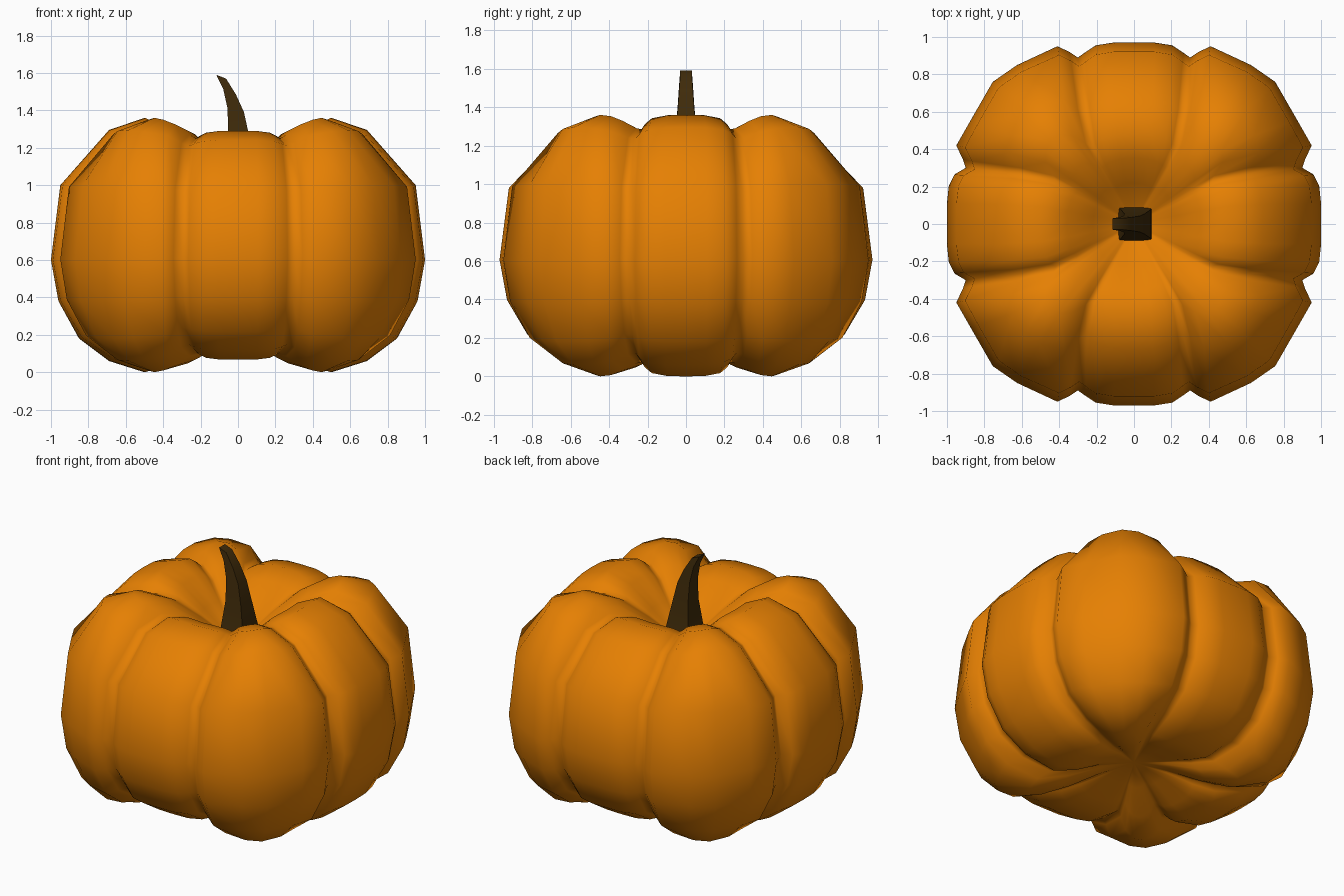
import bpy, bmesh, math

if "Cube" in bpy.data.objects:
    bpy.data.objects.remove(bpy.data.objects["Cube"])


def material(name, rgb):
    m = bpy.data.materials.new(name)
    m.diffuse_color = (*rgb, 1)
    m.use_nodes = True
    m.node_tree.nodes["Principled BSDF"].inputs["Base Color"].default_value = m.diffuse_color
    return m


def finish(bm, name, mat, smooth):
    bmesh.ops.recalc_face_normals(bm, faces=bm.faces)
    me = bpy.data.meshes.new(name)
    bm.to_mesh(me)
    bm.free()
    me.materials.append(mat)
    for p in me.polygons:
        p.use_smooth = smooth
    ob = bpy.data.objects.new(name, me)
    bpy.context.collection.objects.link(ob)
    return ob


def bridge(bm, rings):
    for a, b in zip(rings, rings[1:]):
        n = len(a)
        for i in range(n):
            bm.faces.new((a[i], a[(i + 1) % n], b[(i + 1) % n], b[i]))


orange = material("pumpkin_orange", (0.79, 0.216, 0.001))
brown = material("stem_brown", (0.05, 0.024, 0.003))

# One quadrant of the ribbed outline:
# x, y at the equator, angle near the poles, height factor, shoulder bulge factor
quadrant = [
    (1.00, 0.00, 0, 1.0, 0), (1.00, 0.11, 11, 0.998, 0), (0.99, 0.205, 21, 0.975, 0),
    (0.96, 0.265, 26, 0.93, 0), (0.90, 0.30, 29, 0.89, 0), (0.915, 0.345, 31.5, 0.90, 0.15),
    (0.95, 0.42, 35.5, 0.955, 0.6), (0.87, 0.56, 40, 0.99, 1), (0.755, 0.76, 45, 1.0, 1),
    (0.625, 0.85, 50, 0.985, 1), (0.41, 0.95, 54.5, 0.945, 0.6), (0.345, 0.92, 58.5, 0.87, 0.15),
    (0.30, 0.89, 61, 0.84, 0), (0.265, 0.915, 64, 0.86, 0), (0.205, 0.955, 69, 0.885, 0),
    (0.11, 0.97, 79, 0.90, 0), (0.00, 0.97, 90, 0.90, 0),
]
quarter = [(math.atan2(y, x), math.radians(p), math.hypot(x, y), h, b) for x, y, p, h, b in quadrant]
half = quarter + [(math.pi - a, math.pi - p, *rest) for a, p, *rest in quarter[-2::-1]]
full = 2 * math.pi
stations = half + [(full - a, full - p, *rest) for a, p, *rest in half[-2:0:-1]]

# Vertical profile: radius, z, blend to pole angles, height strength, bulge, outline strength
profile = [
    (0.10, 1.06, 1, 0.05, 0, 0), (0.22, 1.17, 1, 0.35, 0.05, 0.3), (0.36, 1.30, 1, 0.8, 0.13, 0.7),
    (0.50, 1.36, 0.95, 1, 0.18, 1), (0.69, 1.295, 0.5, 0.85, 0.12, 1), (0.95, 1.00, 0.05, 0.6, 0.01, 1),
    (1.00, 0.60, 0, 1, 0, 1), (0.96, 0.38, 0.03, 0.6, 0.01, 1), (0.85, 0.18, 0.18, 0.75, 0.04, 1),
    (0.69, 0.06, 0.5, 0.9, 0.12, 1), (0.50, 0.00, 0.95, 1, 0.18, 1), (0.36, 0.04, 1, 0.75, 0.13, 0.6),
    (0.20, 0.12, 1, 0.2, 0.05, 0.2),
]
MID = 0.67

# Ribbed body with a dimple at the top and bottom
bm = bmesh.new()
rings = []
for s, z, blend, strength, bulge, outline in profile:
    ring = []
    for a, p, r, h, b in stations:
        ang = a + (p - a) * blend
        rad = s * (1 + (r - 1) * outline) * (1 + bulge * b)
        zz = MID + (z - MID) * (1 - (1 - h) * strength)
        ring.append(bm.verts.new((rad * math.cos(ang), rad * math.sin(ang), zz)))
    rings.append(ring)
bridge(bm, rings)
for ring, z in ((rings[0], 1.02), (rings[-1], 0.17)):
    pole = bm.verts.new((0, 0, z))
    for i in range(len(ring)):
        bm.faces.new((ring[i], ring[(i + 1) % len(ring)], pole))
finish(bm, "pumpkin_body", orange, True)

# Curved, tapering square stem: centre x, z, half width x, half width y, tilt of the section
bm = bmesh.new()
rings = []
for cx, z, wx, wy, tilt in [(0.00, 1.00, 0.10, 0.10, 0), (0.01, 1.10, 0.08, 0.078, 0),
                            (0.003, 1.27, 0.055, 0.055, 0), (-0.012, 1.40, 0.044, 0.043, 0.01),
                            (-0.045, 1.50, 0.034, 0.036, 0.015), (-0.09, 1.58, 0.026, 0.03, 0.01)]:
    rings.append([bm.verts.new((cx + sx * wx, sy * wy, z - sx * tilt))
                  for sx, sy in ((1, 1), (-1, 1), (-1, -1), (1, -1))])
bridge(bm, rings)
bm.faces.new(rings[0])
bm.faces.new(rings[-1])
stem = finish(bm, "stem", brown, True)
bpy.context.view_layer.objects.active = stem
stem.select_set(True)
bpy.ops.object.shade_smooth_by_angle(angle=math.radians(40))
